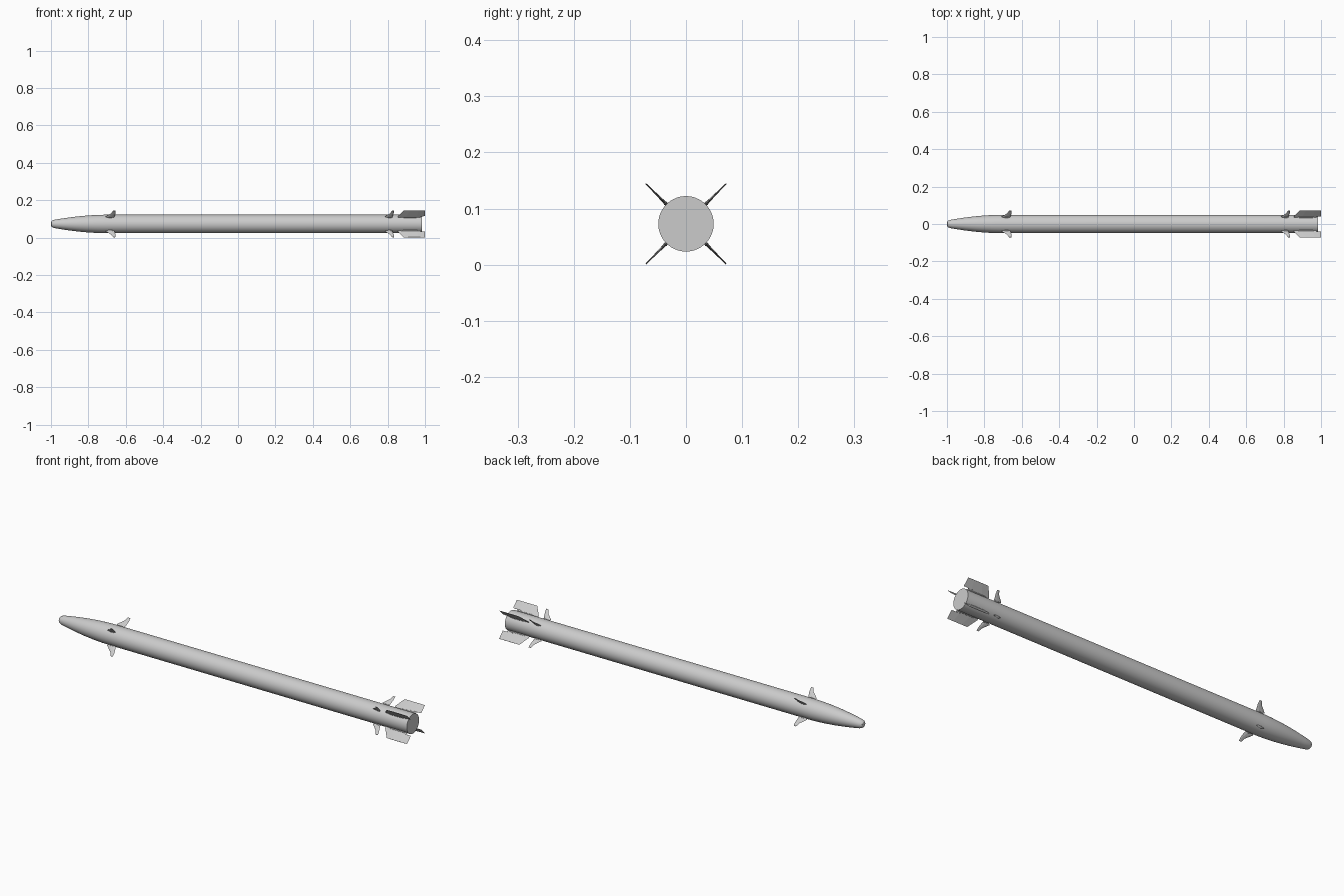
import bpy, bmesh, math
from mathutils import Matrix, Vector

if "Cube" in bpy.data.objects:
    bpy.data.objects.remove(bpy.data.objects["Cube"])

AXIS_Z = 0.0728
RADIUS = 0.0494


def to_object(name, bm, smooth=True):
    bmesh.ops.recalc_face_normals(bm, faces=bm.faces)
    mesh = bpy.data.meshes.new(name)
    bm.to_mesh(mesh)
    bm.free()
    obj = bpy.data.objects.new(name, mesh)
    bpy.context.collection.objects.link(obj)
    if smooth:
        bpy.ops.object.select_all(action='DESELECT')
        obj.select_set(True)
        bpy.context.view_layer.objects.active = obj
        bpy.ops.object.shade_smooth_by_angle(angle=math.radians(30))
    return obj


def loft(bm, rings):
    """Skin equal-sized rings of points and cap both ends."""
    loops = [[bm.verts.new(p) for p in ring] for ring in rings]
    n = len(loops[0])
    for a, b in zip(loops, loops[1:]):
        for i in range(n):
            j = (i + 1) % n
            bm.faces.new((a[i], a[j], b[j], b[i]))
    bm.faces.new(loops[0])
    bm.faces.new(loops[-1])


def revolve(bm, profile, sides, z=0.0):
    loft(bm, [[(x, r * math.cos(t), z + r * math.sin(t))
               for t in (2 * math.pi * i / sides for i in range(sides))]
              for x, r in profile])


def place_around(bm, angle):
    """Turn a part built along +z to its angle around the body axis."""
    m = Matrix.Translation(Vector((0, 0, AXIS_Z))) @ Matrix.Rotation(angle, 4, 'X')
    bmesh.ops.transform(bm, matrix=m, verts=bm.verts)


# Body: blunt rounded nose, tapered ogive, straight tube
bm = bmesh.new()
revolve(bm, [(-1.0, 0.006), (-0.998, 0.013), (-0.992, 0.0185), (-0.98, 0.0225),
             (-0.95, 0.0275), (-0.90, 0.0350), (-0.85, 0.0410), (-0.80, 0.0455),
             (-0.75, 0.0484), (-0.71, RADIUS), (0.983, RADIUS)], 64, AXIS_Z)
to_object("body", bm)


# Fin: stations of (height, leading x, trailing x, thickness), bevelled section
def fin(name, stations, angle):
    bm = bmesh.new()
    rings = []
    for h, a, b, t in stations:
        c = b - a
        rings.append([(a, 0, h), (a + 0.3 * c, t / 2, h), (a + 0.7 * c, t / 2, h),
                      (b, 0, h), (a + 0.7 * c, -t / 2, h), (a + 0.3 * c, -t / 2, h)])
    loft(bm, rings)
    place_around(bm, angle)
    to_object(name, bm, smooth=False)


# Root fairing: slim spindle half sunk in the body skin
def fairing(name, x0, x1, r, angle):
    bm = bmesh.new()
    c = x1 - x0
    revolve(bm, [(x0, 0.0004), (x0 + 0.2 * c, r), (x0 + 0.8 * c, r), (x1, 0.0004)], 10, 0.0515)
    place_around(bm, angle)
    to_object(name, bm)


FINS = {
    "nose_fin": [(0.047, -0.700, -0.665, 0.005), (0.055, -0.708, -0.660, 0.005),
                 (0.082, -0.677, -0.654, 0.003), (0.100, -0.668, -0.654, 0.002)],
    "mid_fin": [(0.047, 0.800, 0.825, 0.005), (0.055, 0.785, 0.826, 0.005),
                (0.082, 0.814, 0.833, 0.003), (0.100, 0.823, 0.835, 0.002)],
    "tail_fin": [(0.047, 0.855, 0.975, 0.004), (0.058, 0.855, 0.975, 0.004),
                 (0.0585, 0.856, 1.0, 0.004), (0.1013, 0.886, 1.0, 0.002)],
}
FAIRINGS = {"nose_fin": (-0.697, -0.667, 0.0036), "mid_fin": (0.797, 0.826, 0.0036),
            "tail_fin": (0.865, 0.975, 0.0036)}

# Three sets of four fins in an X arrangement
for k in range(4):
    angle = math.pi / 4 + k * math.pi / 2
    for name, stations in FINS.items():
        fin(f"{name}_{k + 1}", stations, angle)
        fairing(f"{name}_fairing_{k + 1}", *FAIRINGS[name], angle)
